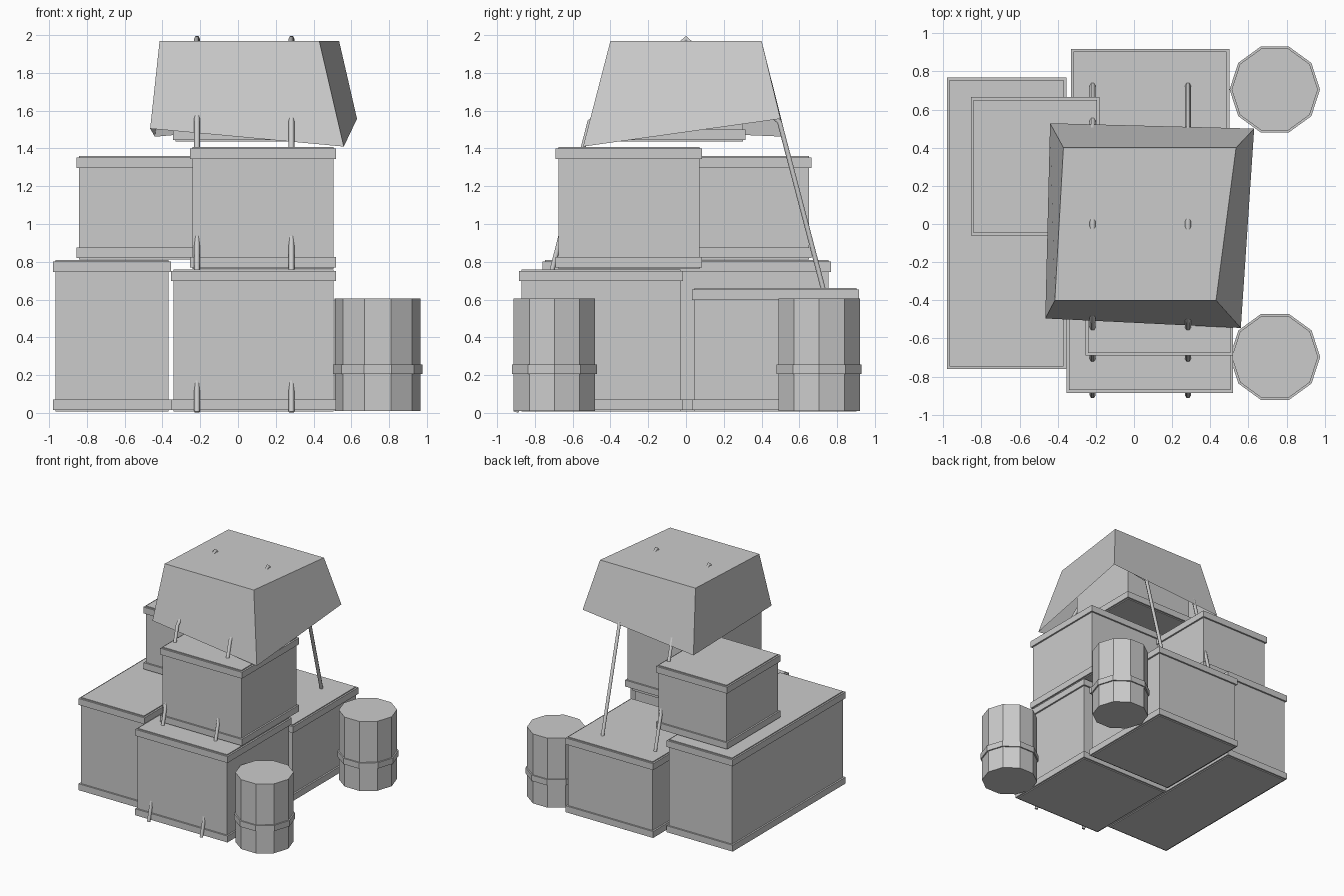
import bpy, bmesh
from math import pi
from mathutils import Matrix

cube = bpy.data.objects.get("Cube")
if cube:
    bpy.data.objects.remove(cube, do_unlink=True)

# One plain grey for the whole stack
grey = bpy.data.materials.new("plain grey")
grey.use_nodes = True
grey.diffuse_color = (0.6, 0.6, 0.6, 1)
grey.node_tree.nodes["Principled BSDF"].inputs["Base Color"].default_value = (0.6, 0.6, 0.6, 1)


def finish(name, bm):
    bmesh.ops.recalc_face_normals(bm, faces=bm.faces)
    mesh = bpy.data.meshes.new(name)
    bm.to_mesh(mesh)
    bm.free()
    mesh.materials.append(grey)
    obj = bpy.data.objects.new(name, mesh)
    bpy.context.collection.objects.link(obj)
    return obj


def add_box(bm, x, y, z):
    centre = [(a + b) / 2 for a, b in (x, y, z)]
    size = [b - a for a, b in (x, y, z)]
    bmesh.ops.create_cube(bm, size=1, matrix=Matrix.Translation(centre) @ Matrix.Diagonal((*size, 1)))


def crate(name, x, y, z, inset=0.014, band=0.055, lip=0.008):
    """Body that pokes out slightly past a rim band at the top and the bottom."""
    bm = bmesh.new()
    add_box(bm, (x[0] + inset, x[1] - inset), (y[0] + inset, y[1] - inset), z)
    low, high = z[0] + lip, z[1] - lip
    add_box(bm, x, y, (low, low + band))
    add_box(bm, x, y, (high - band, high))
    return finish(name, bm)


def barrel(name, x, y):
    """Ten-sided drum with one raised hoop."""
    bm = bmesh.new()
    for radius, low, high in ((0.226, 0.01, 0.605), (0.237, 0.205, 0.255)):
        bmesh.ops.create_cone(bm, cap_ends=True, segments=10, radius1=radius, radius2=radius,
                              depth=high - low,
                              matrix=Matrix.Translation((x, y, (low + high) / 2)) @ Matrix.Rotation(pi / 2, 4, "Z"))
    return finish(name, bm)


# Crates
crate("left_long_crate", (-0.98, -0.355), (-0.76, 0.768), (0.008, 0.81))
crate("front_crate", (-0.355, 0.52), (-0.885, -0.015), (0.008, 0.76))
crate("back_crate", (-0.33, 0.5), (0.032, 0.917), (0.008, 0.66))
crate("upper_front_crate", (-0.255, 0.52), (-0.69, 0.085), (0.762, 1.408))
crate("upper_left_crate", (-0.855, -0.18), (-0.06, 0.665), (0.812, 1.36))
crate("covered_crate", (-0.345, 0.33), (-0.36, 0.315), (1.437, 1.955))

# Barrels
barrel("front_barrel", 0.739, -0.697)
barrel("back_barrel", 0.738, 0.705)

# Cloth cover: flat top with four flared sides, open underneath
bm = bmesh.new()
top = [bm.verts.new((x, y, 1.97)) for x, y in ((-0.415, -0.4), (0.43, -0.4), (0.535, 0.4), (-0.37, 0.4))]
hem = [bm.verts.new(p) for p in ((-0.465, -0.495, 1.505), (0.56, -0.545, 1.41),
                                 (0.63, 0.5, 1.557), (-0.44, 0.528, 1.462))]
bm.faces.new(top)
for i in range(4):
    j = (i + 1) % 4
    bm.faces.new((hem[i], hem[j], top[j], top[i]))
finish("cloth_cover", bm)

# Ropes pulled over the stack from front to back
for side, x in (("right", -0.217), ("left", 0.283)):
    curve = bpy.data.curves.new(side + "_rope", "CURVE")
    curve.dimensions = "3D"
    curve.bevel_depth = 0.015
    curve.bevel_resolution = 1
    curve.use_fill_caps = True
    path = ((-0.9, 0.004), (-0.51, 1.54), (0, 1.982), (0.495, 1.54), (0.895, 0.012))
    spline = curve.splines.new("POLY")
    spline.points.add(len(path) - 1)
    for point, (y, z) in zip(spline.points, path):
        point.co = (x, y, z, 1)
    curve.materials.append(grey)
    bpy.context.collection.objects.link(bpy.data.objects.new(side + "_rope", curve))
